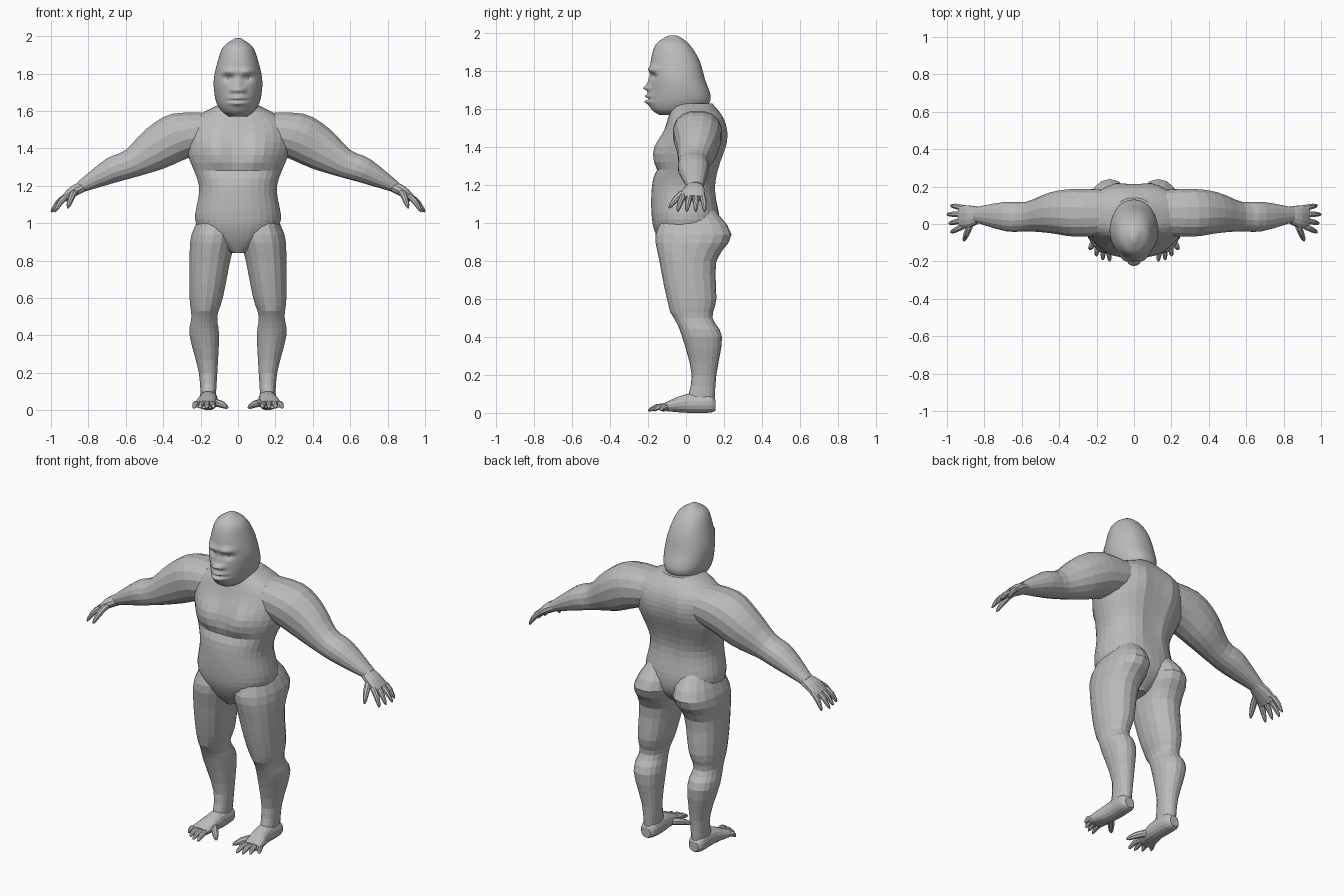
import bpy, bmesh, math
from mathutils import Vector

cube = bpy.data.objects.get("Cube")
if cube:
    bpy.data.objects.remove(cube)

grey = bpy.data.materials.new("body grey")
grey.use_nodes = True
colour = (.5, .5, .5, 1)
grey.diffuse_color = colour
grey.node_tree.nodes["Principled BSDF"].inputs["Base Color"].default_value = colour

across = Vector((1, 0, 0))
depth = Vector((0, 1, 0))
upright = Vector((0, 0, 1))


def spline(rings, steps):
    """Smooth interpolation between rings, using the slope through each neighbour pair."""
    rings = [Vector(ring) for ring in rings]
    last = len(rings) - 1
    slopes = [(rings[min(i + 1, last)] - rings[max(i - 1, 0)]) / 2 for i in range(last + 1)]
    for i in range(last):
        start, end = rings[i], rings[i + 1]
        for step in range(steps):
            t = step / steps
            ease = t * t * (3 - 2 * t)
            leave, arrive = t * (1 - t) ** 2, t * t * (t - 1)
            yield start.lerp(end, ease) + slopes[i] * leave + slopes[i + 1] * arrive
    yield rings[-1]


def loft(bm, rings, u, v, sides=16, steps=3, power=.9, egg=0):
    """Skin rings (x, y, z, half width on u, half width on v), capped at both ends."""
    def rounded(value):
        return math.copysign(abs(value) ** power, value)

    loops = []
    for x, y, z, width, height in spline(rings, steps):
        loop = []
        for side in range(sides):
            angle = math.tau * (side + .5) / sides
            c, s = rounded(math.cos(angle)), rounded(math.sin(angle))
            narrowing = 1 - egg * max(0, -s)
            point = Vector((x, y, z)) + u * (width * c * narrowing) + v * (height * s)
            loop.append(bm.verts.new(point))
        loops.append(loop)
    for lower, upper in zip(loops, loops[1:]):
        for side in range(sides):
            following = (side + 1) % sides
            bm.faces.new((lower[side], lower[following], upper[following], upper[side]))
    bm.faces.new(loops[0])
    bm.faces.new(loops[-1])


def upright_loft(bm, rows, **options):
    """Loft rows of (height, centre x, half width, front y, back y)."""
    rings = [(x, (front + back) / 2, z, width, (back - front) / 2)
             for z, x, width, front, back in rows]
    loft(bm, rings, across, depth, **options)


def digit(bm, start, end, radius, lift):
    """A bent finger or toe with a rounded tip."""
    start, end = Vector(start), Vector(end)
    way = (end - start).normalized()
    u = way.cross(upright).normalized()
    rings = []
    for t in (0, .3, .6, .9, 1):
        point = start.lerp(end, t) + upright * (lift * math.sin(math.pi * t))
        thickness = radius * math.sqrt(1.05 - t ** 4)
        rings.append((*point, thickness, thickness))
    loft(bm, rings, u, u.cross(way), sides=8, steps=1, power=1)


def bump(bm, x, y, z, wide, tall, forward, deep=.1):
    """Push the surface softly forward around a point and its mirror image."""
    for sign in {1, -1} if x else {1}:
        for vert in bm.verts:
            away = (vert.co - Vector((sign * x, y, z)))
            distance = (away.x / wide) ** 2 + (away.y / deep) ** 2 + (away.z / tall) ** 2
            vert.co.y -= forward * math.exp(-distance)


def finish(name, bm, smooth=False, mirror=False):
    bmesh.ops.recalc_face_normals(bm, faces=bm.faces)
    for face in bm.faces:
        face.smooth = smooth
    mesh = bpy.data.meshes.new(name)
    bm.to_mesh(mesh)
    bm.free()
    mesh.materials.append(grey)
    part = bpy.data.objects.new(name, mesh)
    bpy.context.collection.objects.link(part)
    if mirror:
        part.modifiers.new("Mirror", "MIRROR")


# Torso
bm = bmesh.new()
upright_loft(bm, [
    (.84, 0, .04, -.1, .08),
    (.92, 0, .17, -.15, .16),
    (1.02, 0, .23, -.18, .18),
    (1.2, 0, .21, -.18, .16),
    (1.4, 0, .28, -.14, .2),
    (1.54, 0, .26, -.1, .2),
    (1.63, 0, .11, -.07, .14)], sides=32, steps=5)
# Chest muscles, the fold below them and the breastbone groove
bump(bm, x=.12, y=-.16, z=1.39, wide=.1, tall=.08, forward=.04)
bump(bm, x=.1, y=-.17, z=1.27, wide=.12, tall=.02, forward=-.02)
bump(bm, x=0, y=-.16, z=1.41, wide=.03, tall=.1, forward=-.03)
# Shoulder blades and spine groove
bump(bm, x=.1, y=.2, z=1.45, wide=.08, tall=.1, forward=-.02)
bump(bm, x=0, y=.18, z=1.25, wide=.03, tall=.2, forward=.02)
finish("torso", bm)

# Legs, including the buttocks, kneecaps and calves
bm = bmesh.new()
upright_loft(bm, [
    (1.08, .11, .07, -.1, .14),
    (.94, .13, .12, -.16, .24),
    (.8, .15, .11, -.14, .16),
    (.6, .17, .09, -.1, .16),
    (.5, .18, .07, -.06, .14),
    (.4, .18, .08, -.02, .19),
    (.2, .16, .05, .03, .16),
    (.05, .16, .04, 0, .15)], sides=18)
bump(bm, x=.18, y=-.07, z=.53, wide=.05, tall=.03, forward=.01)
finish("legs", bm, mirror=True)

# Feet with four toes and an opposed big toe
bm = bmesh.new()
loft(bm, [
    (.16, .155, .04, .03, .03),
    (.16, .12, .05, .05, .05),
    (.16, 0, .05, .05, .05),
    (.18, -.12, .03, .06, .02)], across, upright)
for toe in range(4):
    digit(bm, start=(.14 + .026 * toe, -.1, .03),
          end=(.13 + .036 * toe, -.2 + .007 * toe * toe, .012), radius=.016, lift=.012)
digit(bm, start=(.14, -.03, .04), end=(.055, -.13, .014), radius=.02, lift=.008)
finish("feet", bm, mirror=True)

# Arms with shoulders
bm = bmesh.new()
arm_upward = Vector((.4, 0, .9))
loft(bm, [
    (.1, .06, 1.5, .12, .1),
    (.3, .06, 1.47, .13, .13),
    (.44, .06, 1.4, .11, .12),
    (.57, .04, 1.32, .08, .08),
    (.68, .04, 1.28, .08, .07),
    (.85, .05, 1.19, .04, .03)], depth, arm_upward)
finish("arms", bm, mirror=True)

# Hands with four fingers and a thumb
bm = bmesh.new()
hand_upward = Vector((.6, 0, .8))
loft(bm, [
    (.82, .05, 1.2, .04, .03),
    (.88, .04, 1.17, .06, .03),
    (.93, .04, 1.13, .06, .02)], depth, hand_upward, sides=12)
for finger in range(4):
    digit(bm, start=(.91, -.01 + .032 * finger, 1.145),
          end=(.98 + .01 * (finger % 3), -.045 + .048 * finger, 1.06), radius=.016, lift=.016)
digit(bm, start=(.87, .01, 1.17), end=(.91, -.09, 1.08), radius=.018, lift=.015)
finish("hands", bm, mirror=True)

# Head with a domed crest
bm = bmesh.new()
upright_loft(bm, [
    (1.57, 0, .05, -.14, 0),
    (1.6, 0, .09, -.18, .09),
    (1.66, 0, .12, -.19, .13),
    (1.76, 0, .13, -.19, .1),
    (1.86, 0, .11, -.185, .07),
    (1.94, 0, .08, -.16, .02),
    (1.98, 0, .03, -.11, -.03),
    (1.99, 0, .01, -.08, -.06)], sides=72, steps=12, egg=.12)
# Brow and eye sockets
bump(bm, x=.05, y=-.17, z=1.81, wide=.04, tall=.017, forward=.02, deep=.06)
bump(bm, x=.05, y=-.17, z=1.775, wide=.026, tall=.017, forward=-.02, deep=.06)
# Nose bridge, tip, wings and nostrils
bump(bm, x=0, y=-.19, z=1.74, wide=.015, tall=.03, forward=.015)
bump(bm, x=0, y=-.19, z=1.71, wide=.03, tall=.016, forward=.03)
bump(bm, x=.026, y=-.2, z=1.71, wide=.014, tall=.013, forward=.015)
bump(bm, x=.013, y=-.22, z=1.7, wide=.008, tall=.006, forward=-.016)
# Muzzle, lips and mouth line
bump(bm, x=0, y=-.19, z=1.65, wide=.055, tall=.035, forward=.02)
for lip in (1.67, 1.64):
    bump(bm, x=0, y=-.21, z=lip, wide=.04, tall=.01, forward=.014)
bump(bm, x=0, y=-.22, z=1.655, wide=.045, tall=.006, forward=-.02)
finish("head", bm, smooth=True)

# Eyes
bm = bmesh.new()
bmesh.ops.create_uvsphere(bm, u_segments=16, v_segments=10, radius=.016)
bmesh.ops.translate(bm, verts=bm.verts, vec=(.046, -.148, 1.777))
finish("eyes", bm, smooth=True, mirror=True)
